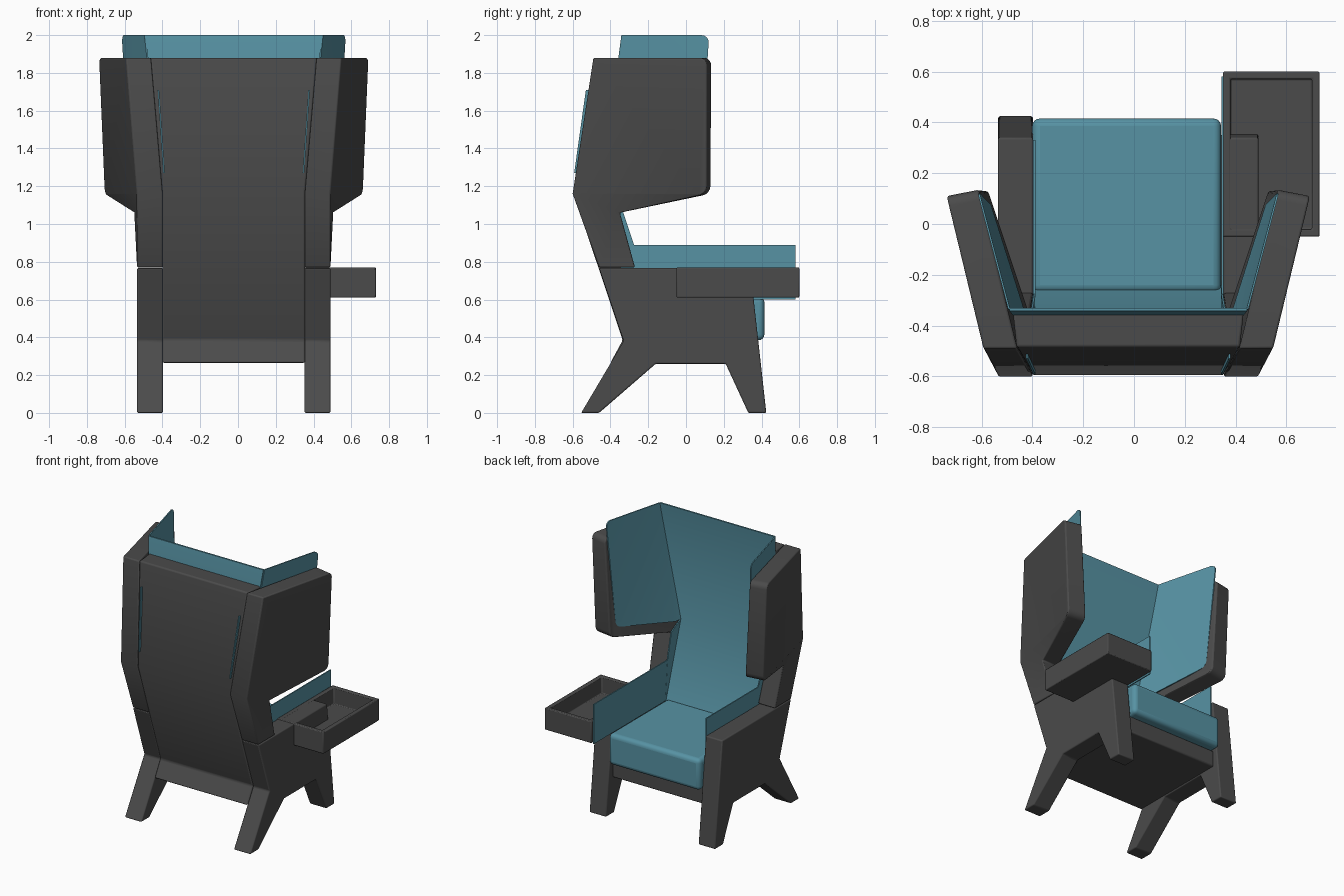
import bpy, bmesh
from mathutils import Vector

if "Cube" in bpy.data.objects:
    bpy.data.objects.remove(bpy.data.objects["Cube"])

CX = -0.0225  # the seat body sits slightly off centre because of the tray


def material(name, rgb):
    m = bpy.data.materials.new(name)
    m.use_nodes = True
    m.diffuse_color = (*rgb, 1)
    node = m.node_tree.nodes["Principled BSDF"]
    node.inputs["Base Color"].default_value = (*rgb, 1)
    node.inputs["Roughness"].default_value = 0.8
    return m


GREY = material("charcoal fabric", (0.07, 0.07, 0.07))
TEAL = material("teal fabric", (0.095, 0.29, 0.37))


def finish(name, bm, mat, bevel=0.0, segments=3):
    bmesh.ops.recalc_face_normals(bm, faces=bm.faces)
    me = bpy.data.meshes.new(name)
    bm.to_mesh(me)
    bm.free()
    me.materials.append(mat)
    ob = bpy.data.objects.new(name, me)
    bpy.context.collection.objects.link(ob)
    if bevel:
        mod = ob.modifiers.new("soft edges", "BEVEL")
        mod.width = bevel
        mod.segments = segments
        mod.limit_method = "ANGLE"
        mod.angle_limit = 0.6
    bpy.ops.object.select_all(action="DESELECT")
    ob.select_set(True)
    bpy.context.view_layer.objects.active = ob
    bpy.ops.object.shade_smooth_by_angle(angle=0.6)
    return ob


def loft(name, outer, inner, mat, caps=None, bevel=0.0, rounded=(), radius=0.04):
    """Join two matching outlines into a solid, with optional rounded corners."""
    bm = bmesh.new()
    a = [bm.verts.new(p) for p in outer]
    b = [bm.verts.new(p) for p in inner]
    n = len(a)
    for cap in caps or [range(n)]:
        bm.faces.new([a[i] for i in cap])
        bm.faces.new([b[i] for i in reversed(cap)])
    for i in range(n):
        j = (i + 1) % n
        bm.faces.new((a[i], b[i], b[j], a[j]))
    bmesh.ops.recalc_face_normals(bm, faces=bm.faces)
    if rounded:
        edges = [bm.edges.get((a[i], b[i])) for i in rounded]
        bmesh.ops.bevel(bm, geom=edges, offset=radius, segments=4,
                        profile=0.5, affect="EDGES")
    return finish(name, bm, mat, bevel)


def sheet(name, pts, mat, side=1, rounded=(), radius=0.04, caps=None):
    """Thin upholstery panel, thickened outward along x."""
    back = [(p[0] + side * 0.008, p[1], p[2]) for p in pts]
    return loft(name, back, pts, mat, caps, rounded=rounded, radius=radius)


def box(name, lo, hi, mat, bevel):
    bm = bmesh.new()
    bmesh.ops.create_cube(bm, size=1)
    for v in bm.verts:
        v.co = Vector([l + (h - l) * (c + 0.5) for l, h, c in zip(lo, hi, v.co)])
    return finish(name, bm, mat, bevel, 4)


# Outlines as (y, z)
LEG_SIDE = [(-0.46, 0.767), (-0.33, 0.38), (-0.555, 0), (-0.46, 0), (-0.16, 0.26),
            (0.21, 0.26), (0.33, 0), (0.425, 0), (0.34, 0.767)]
# Wing corners as (y, z, outer half width, inner half width, inner y shift)
WING = [(-0.46, 0.77, 0.512, 0.375, 0), (-0.6, 1.16, 0.512, 0.375, 0),
        (-0.49, 1.88, 0.57, 0.437, 0), (0.11, 1.88, 0.715, 0.59, 0.025),
        (0.11, 1.16, 0.685, 0.55, 0.02), (-0.35, 1.06, 0.527, 0.39, 0),
        (-0.27, 0.77, 0.512, 0.375, 0)]
# Wing lining as (half width, y, z)
LINING = [(0.465, -0.335, 2), (0.585, 0.122, 2), (0.54, 0.075, 1.22),
          (0.39, -0.4, 1.12), (0.372, -0.44, 1.13)]
POST_LINING = [(0.372, -0.44, 1.13), (0.375, -0.335, 1.07),
               (0.365, -0.275, 0.89), (0.365, -0.25, 0.6), (0.365, -0.3, 0.6)]

for s, side in ((1, "left"), (-1, "right")):
    # Leg and armrest panel
    loft(side + "_leg_panel",
         [(CX + s * 0.512, y, z) for y, z in LEG_SIDE],
         [(CX + s * 0.375, y, z) for y, z in LEG_SIDE], GREY, bevel=0.008)
    # Splayed head wing on its post
    loft(side + "_wing",
         [(CX + s * o, y, z) for y, z, o, i, d in WING],
         [(CX + s * i, y + d, z) for y, z, o, i, d in WING], GREY,
         caps=[(0, 1, 5, 6), (1, 4, 5), (1, 2, 3, 4)], bevel=0.012, rounded=(3, 4))
    # Linings of wing and post
    sheet(side + "_wing_lining", [(CX + s * x, y, z) for x, y, z in LINING],
          TEAL, s, rounded=(1, 2), caps=[(0, 1, 2), (0, 2, 3), (0, 3, 4)])
    sheet(side + "_post_lining", [(CX + s * x, y, z) for x, y, z in POST_LINING],
          TEAL, s)
    # Inner armrest lining, longer beside the tray
    front = 0.58 if s > 0 else 0.33
    sheet(side + "_arm_lining", [(CX + s * 0.366, y, z) for y, z in (
        (-0.29, 0.6), (front, 0.6), (front, 0.89), (-0.29, 0.89))], TEAL, s)
    # Piping that shows through the rear seam
    sheet(side + "_rear_piping", [(CX + s * x, y, z) for x, y, z in (
        (0.365, -0.592, 1.27), (0.395, -0.53, 1.71),
        (0.395, -0.5, 1.71), (0.365, -0.54, 1.27))], TEAL, s)

# Back shell running into the seat board: (y, z, half width)
SHELL = [(-0.595, 1.16, 0.378), (-0.335, 0.385, 0.378), (-0.4, 0.265, 0.378),
         (0.35, 0.265, 0.378), (0.35, 0.385, 0.378), (-0.22, 0.385, 0.378),
         (-0.455, 1.13, 0.378), (-0.345, 1.88, 0.455), (-0.485, 1.88, 0.44)]
loft("back_shell", [(CX + w, y, z) for y, z, w in SHELL],
     [(CX - w, y, z) for y, z, w in SHELL], GREY,
     caps=[(1, 2, 3, 4, 5), (0, 1, 5, 6), (0, 6, 7, 8)], bevel=0.01)

# Back lining that stands above the shell
BACK = [(-0.24, 0.55, 0.37), (-0.44, 1.13, 0.372), (-0.33, 2, 0.468),
        (-0.342, 2, 0.468), (-0.458, 1.13, 0.372), (-0.26, 0.55, 0.37)]
loft("back_lining", [(CX + w, y, z) for y, z, w in BACK],
     [(CX - w, y, z) for y, z, w in BACK], TEAL, caps=[(0, 1, 4, 5), (1, 2, 3, 4)])

# Seat cushion
box("seat_cushion", (CX - 0.378, -0.27, 0.385), (CX + 0.365, 0.415, 0.615), TEAL, 0.03)

# Side tray with a sunken top
bm = bmesh.new()
bmesh.ops.create_cube(bm, size=1)
for v in bm.verts:
    v.co = Vector((0.54 + v.co.x * 0.38, 0.275 + v.co.y * 0.65, 0.69 + v.co.z * 0.16))
top = max(bm.faces, key=lambda f: f.calc_center_median().z)
bmesh.ops.inset_region(bm, faces=[top], thickness=0.042)
for v in top.verts:
    v.co.z -= 0.0
sunk = bmesh.ops.extrude_discrete_faces(bm, faces=[top])["faces"][0]
for v in sunk.verts:
    v.co.z -= 0.12
finish("side_tray", bm, GREY, 0.006, 2)
